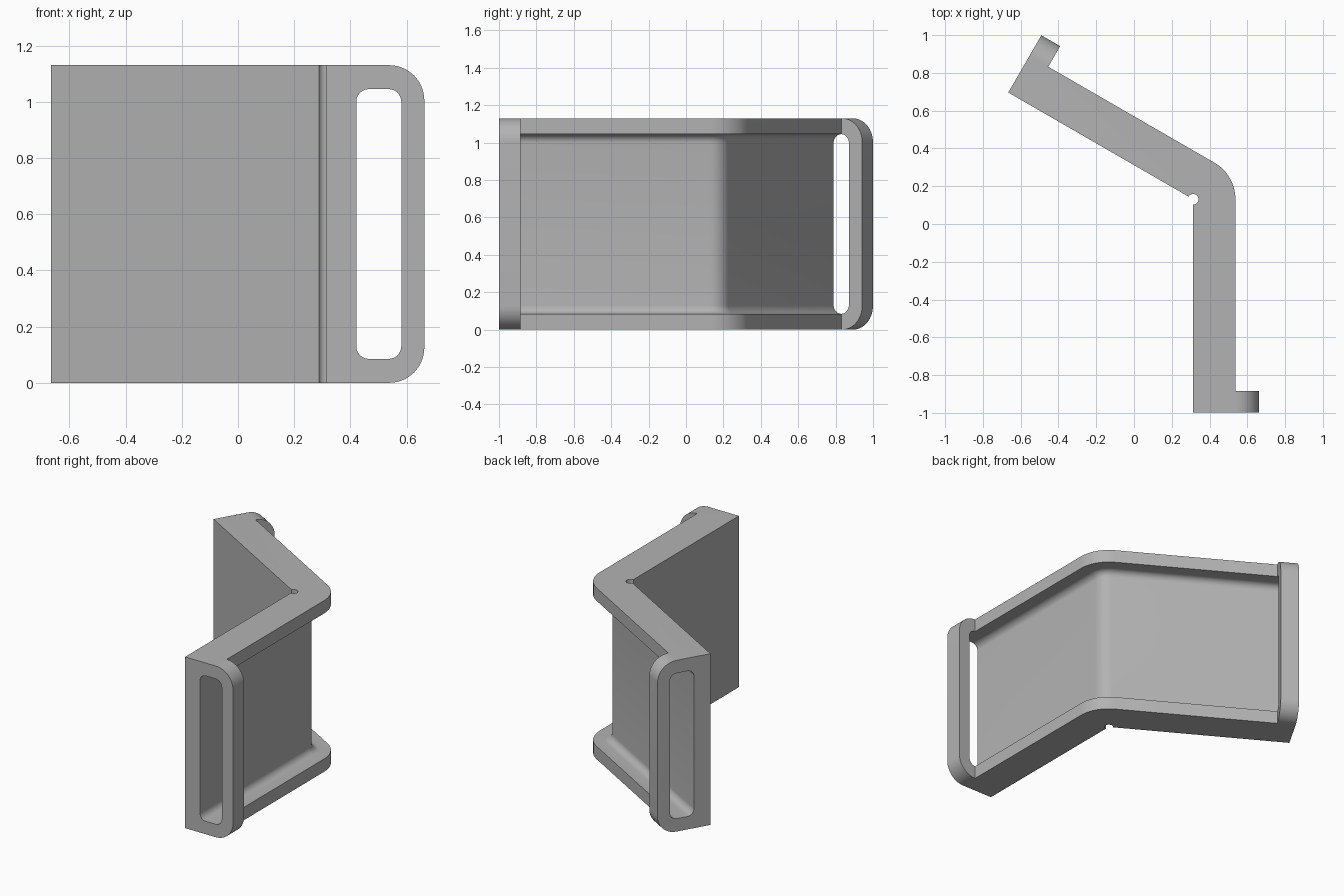
import bpy
import bmesh
from math import sin, cos, radians
from mathutils import Vector

HEIGHT = 1.13        # full height of the bracket
ARM = 1.13           # length of each arm from the bend
FLANGE = 0.224       # reach of the top and bottom rims
LIP = 0.35           # reach of the slotted end plates
PLATE = 0.115        # thickness of the end plates
RIM = 0.085          # thickness of the rims
SLOT = (0.108, 0.268)  # channel and slot, measured out from the inner face
FILLET = 0.045
BEND = Vector((0.313, 0.131))
TURN = 60            # degrees between the arms' outward normals

if "Cube" in bpy.data.objects:
    bpy.data.objects.remove(bpy.data.objects["Cube"], do_unlink=True)


def polar(deg, r=1.0):
    return Vector((cos(radians(deg)), sin(radians(deg)))) * r


def arc(start, end, r, steps):
    return [BEND + polar(start + (end - start) * i / steps, r) for i in range(steps + 1)]


def on_arm(arm, along, out):
    """Point on arm 0 or 1, by distance from the bend and from the inner face."""
    normal = TURN * arm
    return BEND + polar(-90 if arm == 0 else normal + 90, along) + polar(normal, out)


def make_object(name, bm, material):
    bmesh.ops.recalc_face_normals(bm, faces=bm.faces)
    mesh = bpy.data.meshes.new(name)
    bm.to_mesh(mesh)
    bm.free()
    mesh.materials.append(material)
    obj = bpy.data.objects.new(name, mesh)
    bpy.context.collection.objects.link(obj)
    return obj


grey = bpy.data.materials.new("plain grey")
grey.use_nodes = True
grey.diffuse_color = (0.45, 0.45, 0.45, 1)
grey.node_tree.nodes["Principled BSDF"].inputs["Base Color"].default_value = (0.45, 0.45, 0.45, 1)

# Bracket: bent plan with lips at both ends and a round relief notch in the bend
end = [(ARM, 0), (ARM, LIP), (ARM - PLATE, LIP), (ARM - PLATE, FLANGE)]
outline = [on_arm(0, *p) for p in end]
outline += arc(0, TURN, FLANGE, 16)
outline += [on_arm(1, *p) for p in reversed(end)]
outline += arc(TURN + 90, -90, 0.028, 20)

bm = bmesh.new()
base = bm.faces.new([bm.verts.new((p.x, p.y, 0)) for p in outline])
top = bmesh.ops.extrude_face_region(bm, geom=[base])["geom"]
bmesh.ops.translate(bm, vec=(0, 0, HEIGHT), verts=[v for v in top if isinstance(v, bmesh.types.BMVert)])

# Round the outer corners of the end plates
tips = [on_arm(a, d, LIP) for a in (0, 1) for d in (ARM, ARM - PLATE)]


def at_tip(v):
    return any((v.co.xy - t).length < 1e-4 for t in tips)


corners = [e for e in bm.edges
           if all(at_tip(v) for v in e.verts) and abs(e.verts[0].co.z - e.verts[1].co.z) < 1e-4]
bmesh.ops.bevel(bm, geom=corners, offset=0.125, segments=14, profile=0.5, affect='EDGES')
bracket = make_object("bent_bracket", bm, grey)

# Channel cutter: rounded slot section swept along both arms, out through the plates
section = []
middle = [(SLOT[1], RIM, -1, 1), (SLOT[1], HEIGHT - RIM, -1, -1),
          (SLOT[0], HEIGHT - RIM, 1, -1), (SLOT[0], RIM, 1, 1)]
for i, (out, z, sx, sz) in enumerate(middle):
    for k in range(9):
        d = polar(-90 + 90 * i + 90 * k / 8, FILLET)
        section.append((out + sx * FILLET + d.x, z + sz * FILLET + d.y))

bm = bmesh.new()
stations = [lambda out: on_arm(0, ARM + 0.1, out)]
stations += [lambda out, a=TURN * i / 16: BEND + polar(a, out) for i in range(17)]
stations += [lambda out: on_arm(1, ARM + 0.1, out)]
rings = []
for place in stations:
    rings.append([bm.verts.new((*place(out), z)) for out, z in section])
for r0, r1 in zip(rings, rings[1:]):
    for i in range(len(section)):
        j = (i + 1) % len(section)
        bm.faces.new((r0[i], r0[j], r1[j], r1[i]))
bm.faces.new(rings[0])
bm.faces.new(rings[-1])
cutter = make_object("channel_cutter", bm, grey)
cutter.hide_render = True

# Cut the channel and finish the shading
cut = bracket.modifiers.new("channel", 'BOOLEAN')
cut.operation = 'DIFFERENCE'
cut.solver = 'EXACT'
cut.object = cutter
bpy.ops.object.select_all(action='DESELECT')
bracket.select_set(True)
bpy.context.view_layer.objects.active = bracket
bpy.ops.object.modifier_apply(modifier=cut.name)
bpy.data.objects.remove(cutter, do_unlink=True)
bpy.ops.object.shade_smooth_by_angle(angle=radians(30))
